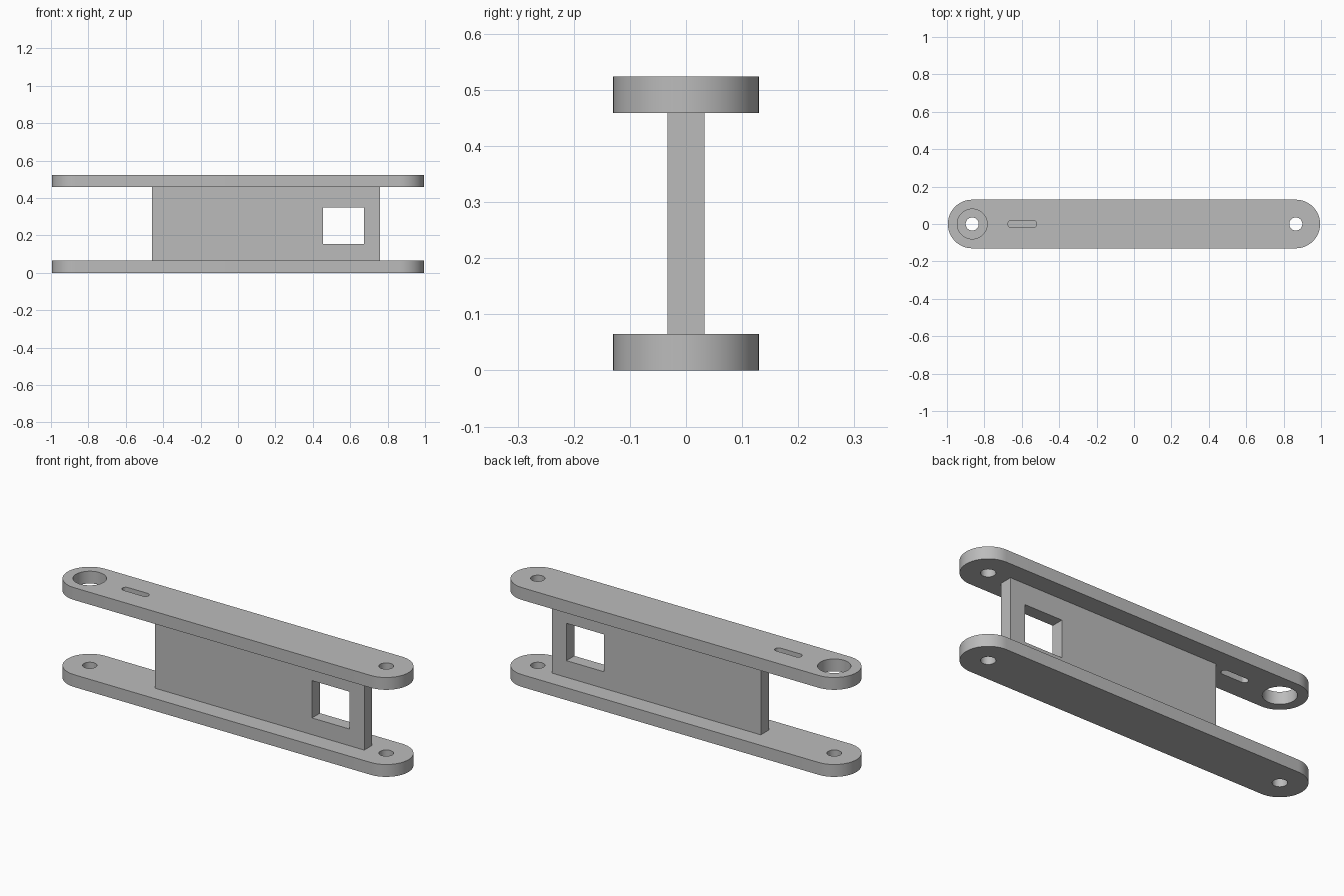
import bpy, bmesh
from math import pi, sin, cos, radians
from mathutils import Matrix

cube = bpy.data.objects.get("Cube")
if cube:
    bpy.data.objects.remove(cube, do_unlink=True)

grey = bpy.data.materials.new("plain grey")
grey.use_nodes = True
colour = (0.5, 0.5, 0.5, 1)
grey.diffuse_color = colour
grey.node_tree.nodes["Principled BSDF"].inputs["Base Color"].default_value = colour


def stadium(x0, x1, r, steps=32):
    """Rounded-end outline between two end centres; equal centres give a circle."""
    pts = []
    for cx, start in ((x1, -pi / 2), (x0, pi / 2)):
        last = steps if x0 == x1 else steps + 1
        for i in range(last):
            a = start + pi * i / steps
            pts.append((cx + r * cos(a), r * sin(a)))
    return pts


def rectangle(x0, x1, y0, y1):
    return [(x0, y0), (x1, y0), (x1, y1), (x0, y1)]


def slab(name, outlines, thickness, matrix):
    """Extrude an outline with holes into a solid mesh object."""
    curve = bpy.data.curves.new(name + " profile", "CURVE")
    curve.dimensions = "2D"
    curve.fill_mode = "BOTH"
    curve.extrude = thickness / 2
    for pts in outlines:
        spline = curve.splines.new("POLY")
        spline.points.add(len(pts) - 1)
        for point, (x, y) in zip(spline.points, pts):
            point.co = (x, y, 0, 1)
        spline.use_cyclic_u = True
    helper = bpy.data.objects.new(name + " helper", curve)
    bpy.context.collection.objects.link(helper)
    bpy.context.view_layer.update()
    graph = bpy.context.evaluated_depsgraph_get()
    mesh = bpy.data.meshes.new_from_object(helper.evaluated_get(graph))
    bpy.data.objects.remove(helper, do_unlink=True)
    bpy.data.curves.remove(curve)

    bm = bmesh.new()
    bm.from_mesh(mesh)
    bmesh.ops.remove_doubles(bm, verts=bm.verts, dist=0.0001)
    bmesh.ops.dissolve_limit(bm, angle_limit=radians(0.5), verts=bm.verts, edges=bm.edges)
    bmesh.ops.recalc_face_normals(bm, faces=bm.faces)
    bm.transform(matrix)
    bm.to_mesh(mesh)
    bm.free()
    mesh.materials.clear()
    mesh.materials.append(grey)

    obj = bpy.data.objects.new(name, mesh)
    bpy.context.collection.objects.link(obj)
    bpy.ops.object.select_all(action="DESELECT")
    obj.select_set(True)
    bpy.context.view_layer.objects.active = obj
    bpy.ops.object.shade_smooth_by_angle(angle=radians(30))
    return obj


# Shared dimensions
height, plate, end = 0.524, 0.065, 0.865
body = stadium(-end, end, 0.13)
pin_left = stadium(end, end, 0.035)
pin_right = stadium(-end, -end, 0.035)
bearing = stadium(-end, -end, 0.08)
slot = stadium(-0.655, -0.54, 0.019)

# Flanges
slab("bottom_flange", [body, pin_left, pin_right], plate,
     Matrix.Translation((0, 0, plate / 2)))
slab("top_flange", [body, pin_left, bearing, slot], plate,
     Matrix.Translation((0, 0, height - plate / 2)))

# Upright web with a square window
slab("web", [rectangle(-0.46, 0.76, plate, height - plate),
             rectangle(0.455, 0.675, 0.153, 0.35)], 0.066,
     Matrix.Rotation(pi / 2, 4, "X"))
